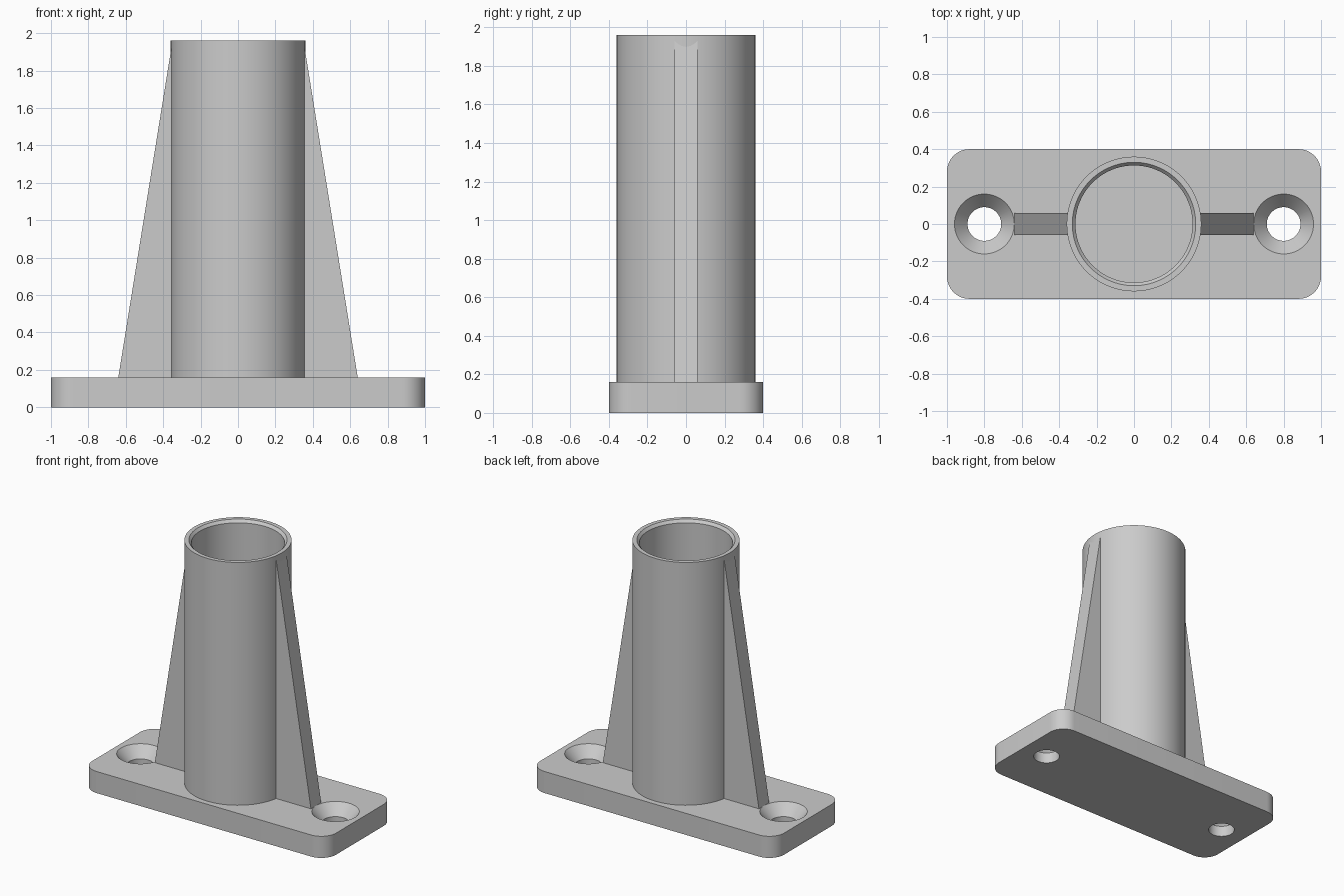
import bpy, bmesh, math

cube = bpy.data.objects.get("Cube")
if cube:
    bpy.data.objects.remove(cube, do_unlink=True)

grey = bpy.data.materials.new("plain grey")
grey.use_nodes = True
colour = (0.6, 0.6, 0.6, 1)
grey.diffuse_color = colour
grey.node_tree.nodes["Principled BSDF"].inputs["Base Color"].default_value = colour

PLATE_TOP = 0.16
HEIGHT = 1.96


def make_object(name, bm):
    bmesh.ops.recalc_face_normals(bm, faces=bm.faces)
    mesh = bpy.data.meshes.new(name)
    bm.to_mesh(mesh)
    bm.free()
    mesh.materials.append(grey)
    obj = bpy.data.objects.new(name, mesh)
    bpy.context.collection.objects.link(obj)
    return obj


def activate(obj):
    bpy.ops.object.select_all(action="DESELECT")
    obj.select_set(True)
    bpy.context.view_layer.objects.active = obj


def smooth(obj):
    activate(obj)
    bpy.ops.object.shade_smooth_by_angle(angle=math.radians(30))


def extrude(name, points, vector):
    """Close an outline into a face and extrude it into a solid."""
    bm = bmesh.new()
    face = bm.faces.new([bm.verts.new(p) for p in points])
    result = bmesh.ops.extrude_face_region(bm, geom=[face], use_keep_orig=True)
    verts = [v for v in result["geom"] if isinstance(v, bmesh.types.BMVert)]
    bmesh.ops.translate(bm, verts=verts, vec=vector)
    return make_object(name, bm)


def lathe(name, profile, x=0, steps=96):
    """Revolve a closed (radius, height) outline about a vertical axis."""
    bm = bmesh.new()
    verts = [bm.verts.new((r, 0, z)) for r, z in profile]
    edges = [bm.edges.new((a, b)) for a, b in zip(verts, verts[1:] + verts[:1])]
    bmesh.ops.spin(bm, geom=verts + edges, cent=(0, 0, 0), axis=(0, 0, 1),
                   angle=math.tau, steps=steps)
    bmesh.ops.remove_doubles(bm, verts=bm.verts, dist=1e-4)
    bmesh.ops.translate(bm, verts=bm.verts, vec=(x, 0, 0))
    return make_object(name, bm)


# Base plate with rounded corners
radius, outline = 0.12, []
for quarter, (sx, sy) in enumerate([(1, 1), (-1, 1), (-1, -1), (1, -1)]):
    for i in range(13):
        a = (quarter + i / 12) * math.pi / 2
        outline.append((sx * (1 - radius) + radius * math.cos(a),
                        sy * (0.4 - radius) + radius * math.sin(a), 0))
base_plate = extrude("base_plate", outline, (0, 0, PLATE_TOP))

# Countersunk screw holes
for side in (-1, 1):
    cutter = lathe("hole_cutter", [(0, -0.1), (0.09, -0.1), (0.09, 0.08),
                                   (0.16, PLATE_TOP), (0.16, 0.3), (0, 0.3)],
                   x=side * 0.8, steps=64)
    cutter.hide_render = True
    cut = base_plate.modifiers.new("screw_hole", "BOOLEAN")
    cut.operation, cut.solver, cut.object = "DIFFERENCE", "EXACT", cutter
    activate(base_plate)
    bpy.ops.object.modifier_apply(modifier=cut.name)
    bpy.data.objects.remove(cutter, do_unlink=True)
smooth(base_plate)

# Hollow post with a chamfered mouth
smooth(lathe("post_tube", [(0.36, 0.14), (0.36, HEIGHT), (0.33, HEIGHT),
                           (0.313, HEIGHT - 0.02), (0.313, 0.14)]))

# Tapered ribs on both sides of the post
for name, side in (("left_rib", 1), ("right_rib", -1)):
    rib = [(0.335, 0.15), (0.64, 0.15), (0.64, PLATE_TOP),
           (0.355, 1.93), (0.335, 1.93)]
    extrude(name, [(side * x, -0.06, z) for x, z in rib], (0, 0.12, 0))
